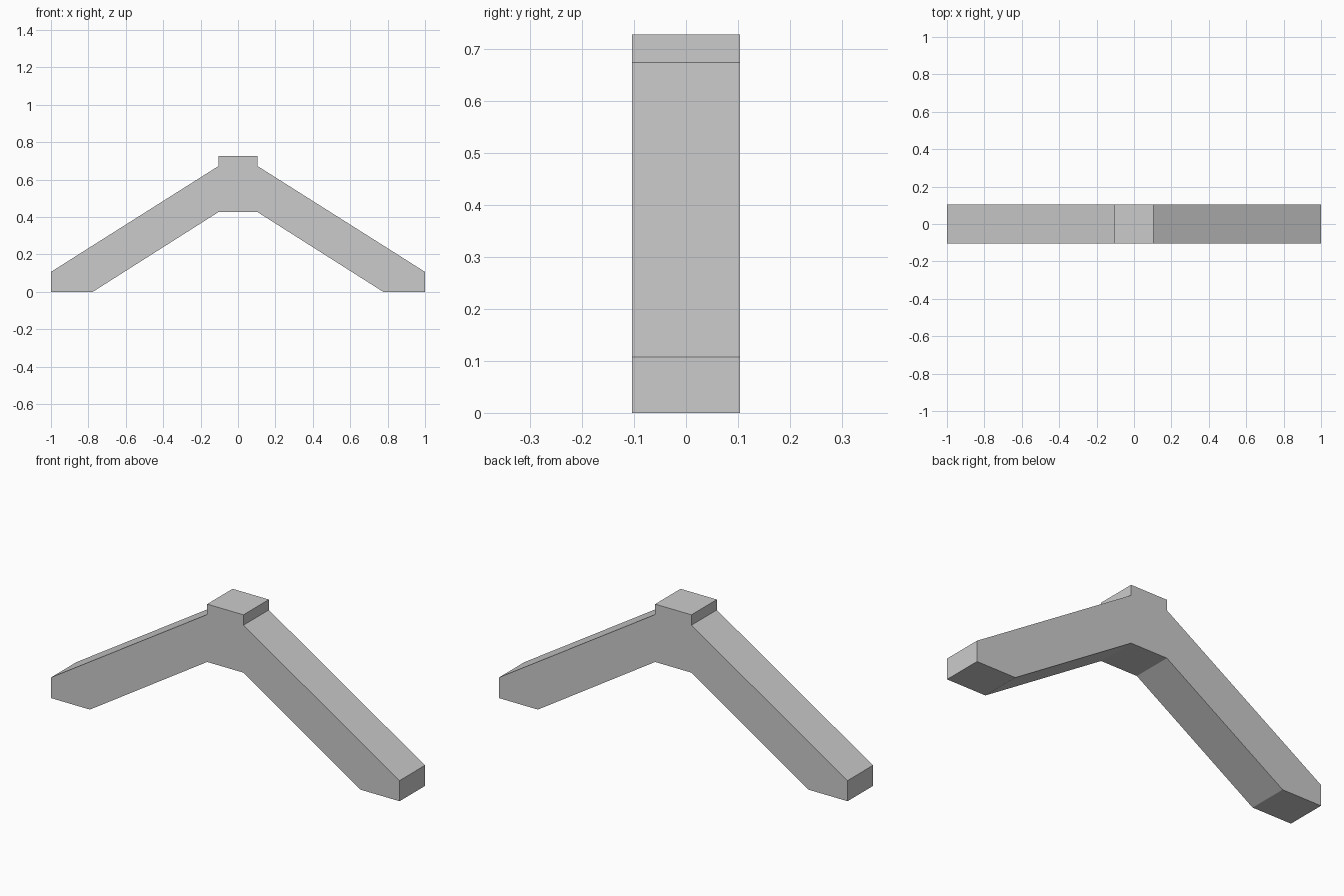
import bpy
import bmesh

cube = bpy.data.objects.get("Cube")
if cube:
    bpy.data.objects.remove(cube, do_unlink=True)

# Plain grey material
grey = bpy.data.materials.new("plain_grey")
grey.use_nodes = True
colour = (0.6, 0.6, 0.6, 1.0)
grey.diffuse_color = colour
grey.node_tree.nodes["Principled BSDF"].inputs["Base Color"].default_value = colour

# Half outline of the bracket: cap, sloping arm, flat foot, underside
half = [(0.104, 0.727), (0.104, 0.673), (1.0, 0.107),
        (1.0, 0.0), (0.777, 0.0), (0.104, 0.427)]
outline = half + [(-x, z) for x, z in reversed(half)]
depth = 0.208

# Extrude the mirrored outline from front to back
bm = bmesh.new()
front = bm.faces.new([bm.verts.new((x, -depth / 2, z)) for x, z in outline])
extruded = bmesh.ops.extrude_face_region(bm, geom=[front], use_keep_orig=True)
back = [v for v in extruded["geom"] if isinstance(v, bmesh.types.BMVert)]
bmesh.ops.translate(bm, verts=back, vec=(0, depth, 0))
bmesh.ops.recalc_face_normals(bm, faces=bm.faces)

mesh = bpy.data.meshes.new("angled_bracket")
bm.to_mesh(mesh)
bm.free()
mesh.materials.append(grey)
bracket = bpy.data.objects.new("angled_bracket", mesh)
bpy.context.collection.objects.link(bracket)
